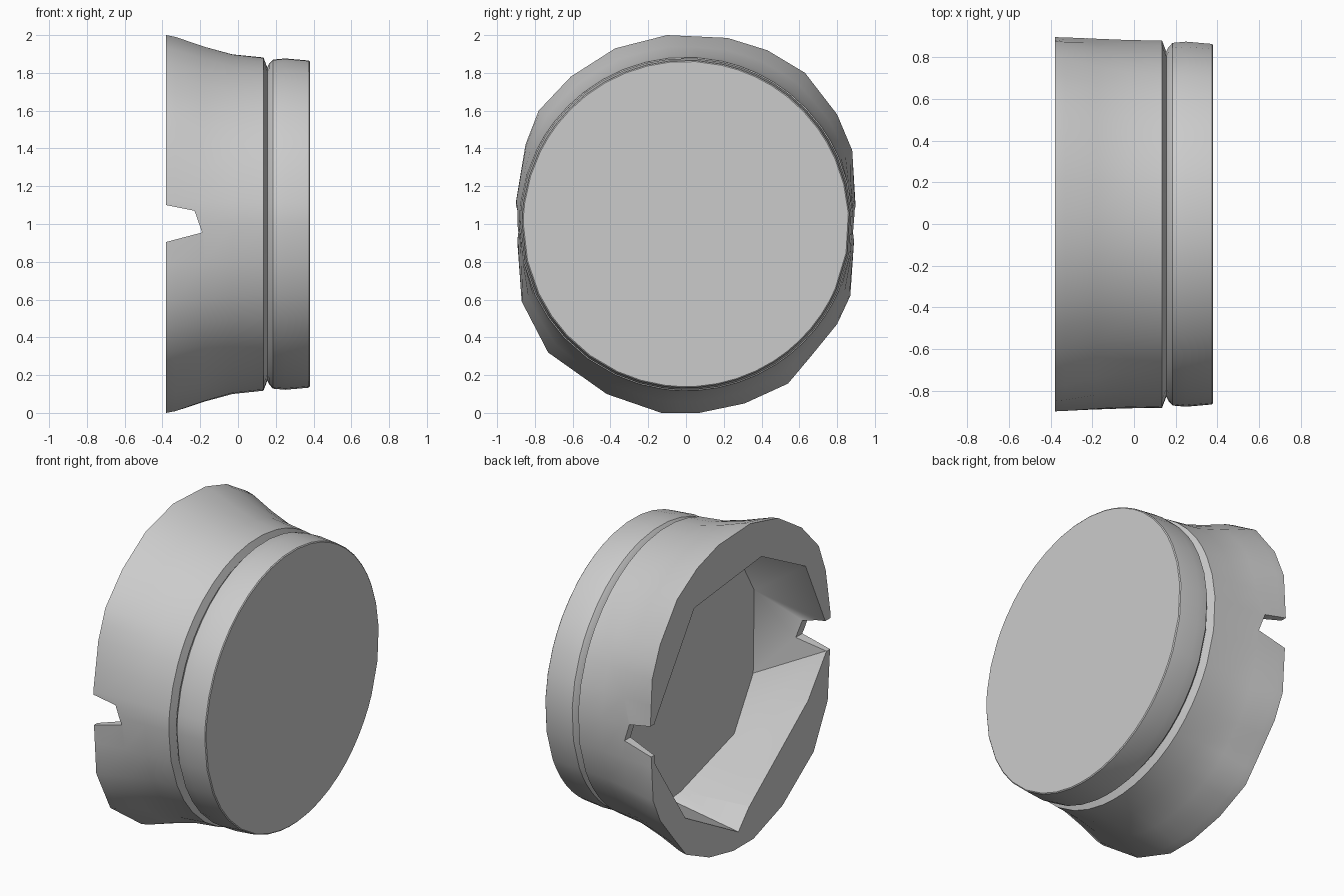
import bpy, bmesh, math

old = bpy.data.objects.get("Cube")
if old:
    bpy.data.objects.remove(old, do_unlink=True)

grey = bpy.data.materials.new("plain_grey")
grey.use_nodes = True
grey.diffuse_color = (0.6, 0.6, 0.6, 1)
grey.node_tree.nodes["Principled BSDF"].inputs["Base Color"].default_value = (0.6, 0.6, 0.6, 1)


def loft(name, rings):
    """Closed solid through a list of equal-length point rings."""
    bm = bmesh.new()
    loops = [[bm.verts.new(p) for p in ring] for ring in rings]
    n = len(loops[0])
    for a, b in zip(loops, loops[1:]):
        for i in range(n):
            j = (i + 1) % n
            bm.faces.new((a[i], a[j], b[j], b[i]))
    bm.faces.new(loops[0])
    bm.faces.new(loops[-1])
    bmesh.ops.recalc_face_normals(bm, faces=bm.faces)
    mesh = bpy.data.meshes.new(name)
    bm.to_mesh(mesh)
    bm.free()
    obj = bpy.data.objects.new(name, mesh)
    bpy.context.collection.objects.link(obj)
    mesh.materials.append(grey)
    return obj


def cut(target, cutter):
    mod = target.modifiers.new("cut", 'BOOLEAN')
    mod.operation = 'DIFFERENCE'
    mod.solver = 'EXACT'
    mod.object = cutter
    bpy.context.view_layer.objects.active = target
    bpy.ops.object.modifier_apply(modifier=mod.name)
    bpy.data.objects.remove(cutter, do_unlink=True)


# Uneven outline of the wide rim, with a midpoint added on each edge
corners = [(-.1, 1), (.22, .985), (.43, .92), (.63, .8), (.8, .58), (.88, .39), (.9, .06),
           (.87, -.38), (.8, -.53), (.67, -.69), (.54, -.845), (.31, -.95), (.07, -1),
           (-.13, -1), (-.42, -.9), (-.73, -.68), (-.87, -.41), (-.9, 0), (-.9, .12),
           (-.85, .42), (-.78, .6), (-.61, .78), (-.375, .93)]
rim = []
for (y1, z1), (y2, z2) in zip(corners, corners[1:] + corners[:1]):
    rim += [(y1, z1), ((y1 + y2) / 2, (z1 + z2) / 2)]


def ring(x, radius, flare):
    """Circle around the x axis, blended towards the rim outline by flare."""
    pts = []
    for y, z in rim:
        k = flare + (1 - flare) * radius / math.hypot(y, z)
        pts.append((x, y * k, 1 + z * k))
    return pts


# Flared cup, groove and end disc: x, radius, flare
profile = [
    (-0.38, 0.882, 1), (-0.33, 0.882, 0.92), (-0.18, 0.882, 0.5), (-0.03, 0.883, 0.15),
    (0.135, 0.883, 0), (0.155, 0.83, 0), (0.165, 0.85, 0),
    (0.185, 0.872, 0), (0.25, 0.878, 0), (0.375, 0.867, 0), (0.38, 0.861, 0),
]
cup = loft("flared_cup", [ring(*p) for p in profile])

# Faceted hollow: irregular mouth and a rounder floor
mouth = [(0.86, 0.1), (0.46, 0.68), (-0.21, 0.75), (-0.65, 0.52), (-0.86, 0.07),
         (-0.86, -0.09), (-0.67, -0.34), (-0.09, -0.78), (0.02, -0.9), (0.55, -0.61), (0.86, -0.14)]
floor = [(0.78, 0.18), (0.47, 0.65), (-0.15, 0.78), (-0.57, 0.56), (-0.78, 0.2),
         (-0.77, -0.32), (-0.58, -0.63), (-0.05, -0.79), (0.06, -0.8), (0.55, -0.59), (0.78, -0.22)]
cut(cup, loft("hollow_cutter", [[(x, y, 1 + z) for y, z in outline]
                                for x, outline in ((-0.5, mouth), (-0.385, mouth), (0.07, floor))]))

# Pair of rim notches
notch = [(-0.5, 1.11), (-0.38, 1.1), (-0.23, 1.07), (-0.19, 0.955), (-0.38, 0.905), (-0.5, 0.89)]
cut(cup, loft("notch_cutter", [[(x, y, z) for x, z in notch] for y in (-1.2, 1.2)]))

bpy.ops.object.select_all(action='DESELECT')
cup.select_set(True)
bpy.context.view_layer.objects.active = cup
bpy.ops.object.shade_smooth_by_angle(angle=math.radians(30))
